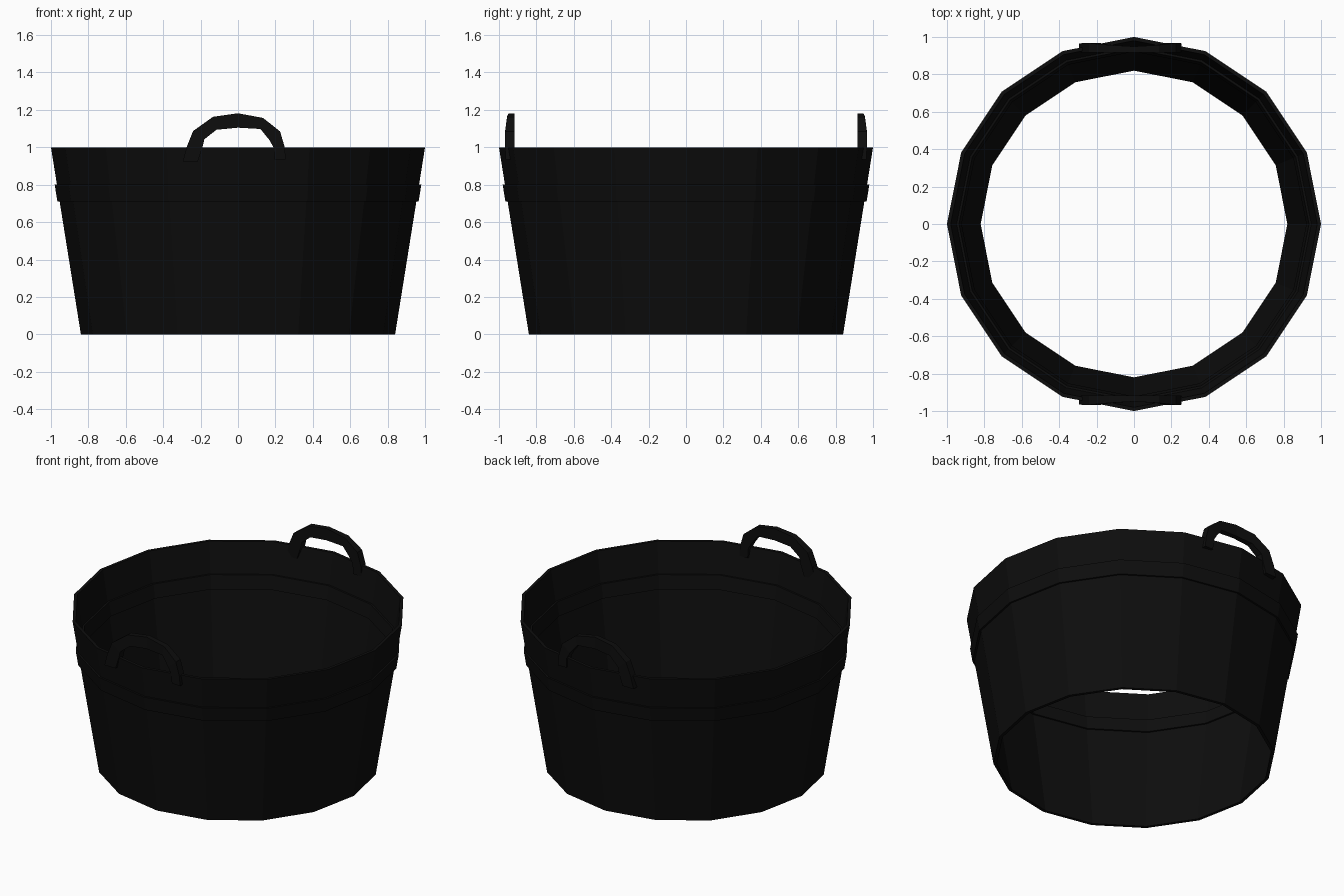
import bpy, bmesh, math

if "Cube" in bpy.data.objects:
    bpy.data.objects.remove(bpy.data.objects["Cube"])

black = bpy.data.materials.new("near_black")
black.diffuse_color = (0.004, 0.004, 0.004, 1)
black.use_nodes = True
black.node_tree.nodes["Principled BSDF"].inputs["Base Color"].default_value = black.diffuse_color


def make_object(name, bm):
    bmesh.ops.recalc_face_normals(bm, faces=bm.faces)
    mesh = bpy.data.meshes.new(name)
    bm.to_mesh(mesh)
    bm.free()
    mesh.materials.append(black)
    obj = bpy.data.objects.new(name, mesh)
    bpy.context.collection.objects.link(obj)
    return obj


def loft(bm, rings, closed):
    """Join equal-sized vertex loops with quads; cap the ends if not closed."""
    loops = [[bm.verts.new(p) for p in ring] for ring in rings]
    n = len(loops[0])
    pairs = list(zip(loops, loops[1:]))
    if closed:
        pairs.append((loops[-1], loops[0]))
    for a, b in pairs:
        for i in range(n):
            j = (i + 1) % n
            bm.faces.new((a[i], a[j], b[j], b[i]))
    if not closed:
        bm.faces.new(loops[0])
        bm.faces.new(loops[-1])


def ring_object(name, profile, sides=16):
    rings = []
    for k in range(sides):
        a = math.tau * k / sides
        rings.append([(r * math.cos(a), r * math.sin(a), z) for r, z in profile])
    bm = bmesh.new()
    loft(bm, rings, True)
    return make_object(name, bm)


def wall(z):
    return 0.84 + 0.16 * z


# Open tapered tub wall
ring_object("tub_wall", [(0.84, 0), (1.0, 1), (0.98, 1), (0.82, 0)])

# Hoop standing slightly proud of the wall on both sides
lo, hi = 0.71, 0.80
ring_object("hoop", [(wall(lo) + 0.012, lo), (wall(hi) + 0.012, hi),
                     (wall(hi) - 0.032, hi), (wall(lo) - 0.032, lo)])

# Arched handles: outer x, z, inner x, z, outward depth
arch = [(-0.295, 0.925, -0.215, 0.925, 0.965), (-0.275, 1.00, -0.19, 1.00, 0.967),
        (-0.24, 1.087, -0.18, 1.043, 0.967), (-0.134, 1.163, -0.115, 1.094, 0.957),
        (0, 1.182, 0, 1.105, 0.949), (0.134, 1.157, 0.12, 1.098, 0.957),
        (0.225, 1.085, 0.167, 1.04, 0.967), (0.25, 1.00, 0.19, 1.00, 0.967),
        (0.255, 0.935, 0.195, 0.935, 0.965)]
for name, side in (("front_handle", -1), ("back_handle", 1)):
    bm = bmesh.new()
    loft(bm, [[(ox, side * 0.918, oz), (ox, side * d, oz),
               (ix, side * d, iz), (ix, side * 0.918, iz)]
              for ox, oz, ix, iz, d in arch], False)
    make_object(name, bm)
